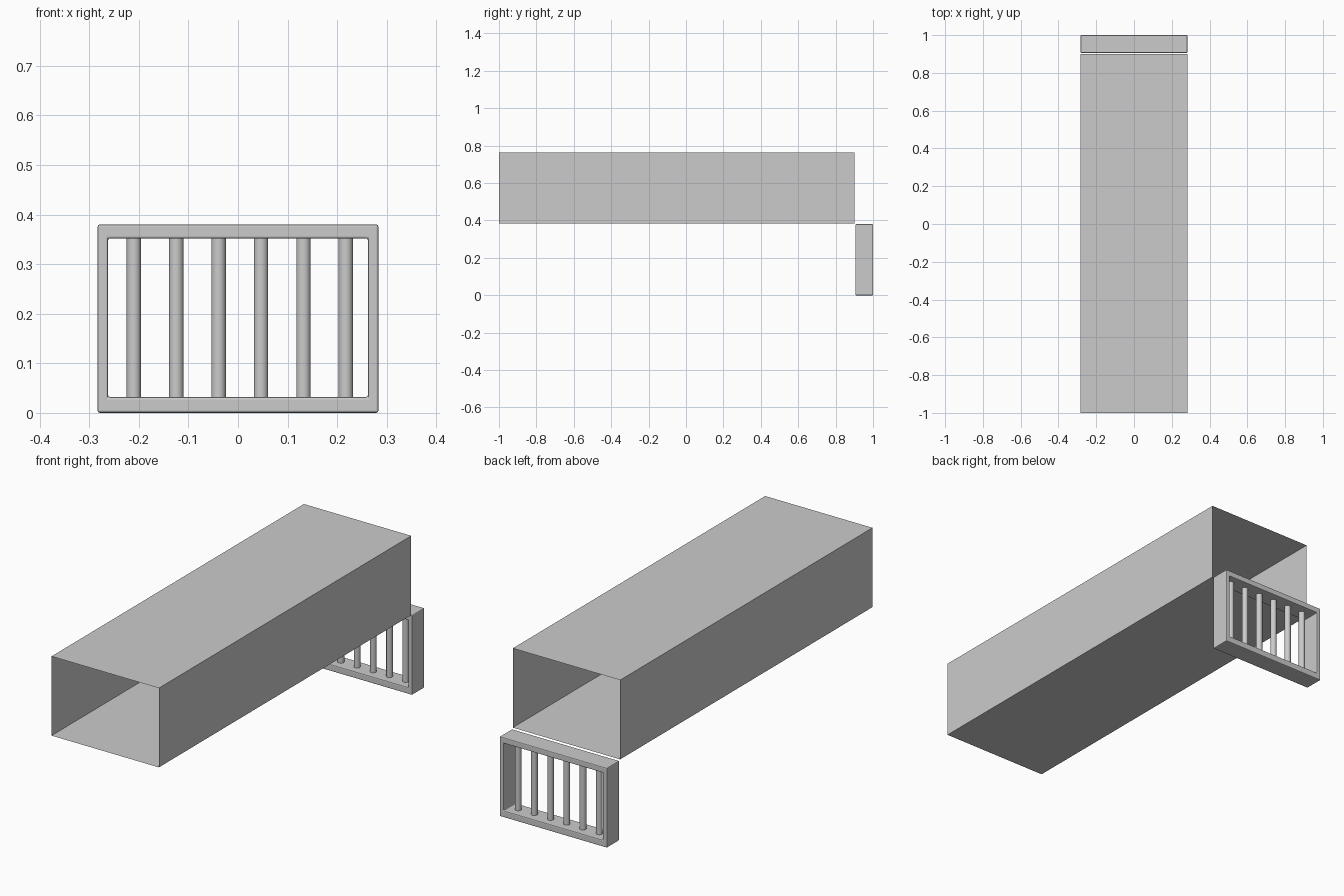
import bpy, bmesh

if "Cube" in bpy.data.objects:
    bpy.data.objects.remove(bpy.data.objects["Cube"])


def make_object(name, bm):
    bmesh.ops.recalc_face_normals(bm, faces=bm.faces)
    mesh = bpy.data.meshes.new(name)
    bm.to_mesh(mesh)
    bm.free()
    obj = bpy.data.objects.new(name, mesh)
    bpy.context.collection.objects.link(obj)
    return obj


def rect(bm, hx, z0, z1, y):
    return [bm.verts.new(p) for p in ((-hx, y, z0), (hx, y, z0), (hx, y, z1), (-hx, y, z1))]


def bridge(bm, a, b):
    for i in range(4):
        j = (i + 1) % 4
        bm.faces.new((a[i], a[j], b[j], b[i]))


# Open-ended sheet duct in four equal sections
bm = bmesh.new()
rings = [rect(bm, 0.283, 0.384, 0.762, -1 + 0.475 * i) for i in range(5)]
for a, b in zip(rings, rings[1:]):
    bridge(bm, a, b)
make_object("duct", bm)

# Grate frame: rectangular ring with softened edges
Y0, Y1 = 0.906, 1.0
bm = bmesh.new()
outer0, outer1 = (rect(bm, 0.283, 0.0, 0.38, y) for y in (Y0, Y1))
inner0, inner1 = (rect(bm, 0.262, 0.032, 0.352, y) for y in (Y0, Y1))
for a, b in ((outer0, outer1), (outer1, inner1), (inner1, inner0), (inner0, outer0)):
    bridge(bm, a, b)
frame = make_object("grate_frame", bm)
bevel = frame.modifiers.new("bevel", 'BEVEL')
bevel.width = 0.004
bevel.segments = 2

# Six round vertical bars
for i in range(6):
    bpy.ops.mesh.primitive_cylinder_add(vertices=24, radius=0.0145, depth=0.33,
                                        location=(-0.21 + 0.0855 * i, 0.953, 0.192))
    bar = bpy.context.object
    bar.name = f"grate_bar_{i + 1}"
    bpy.ops.object.shade_smooth_by_angle()
